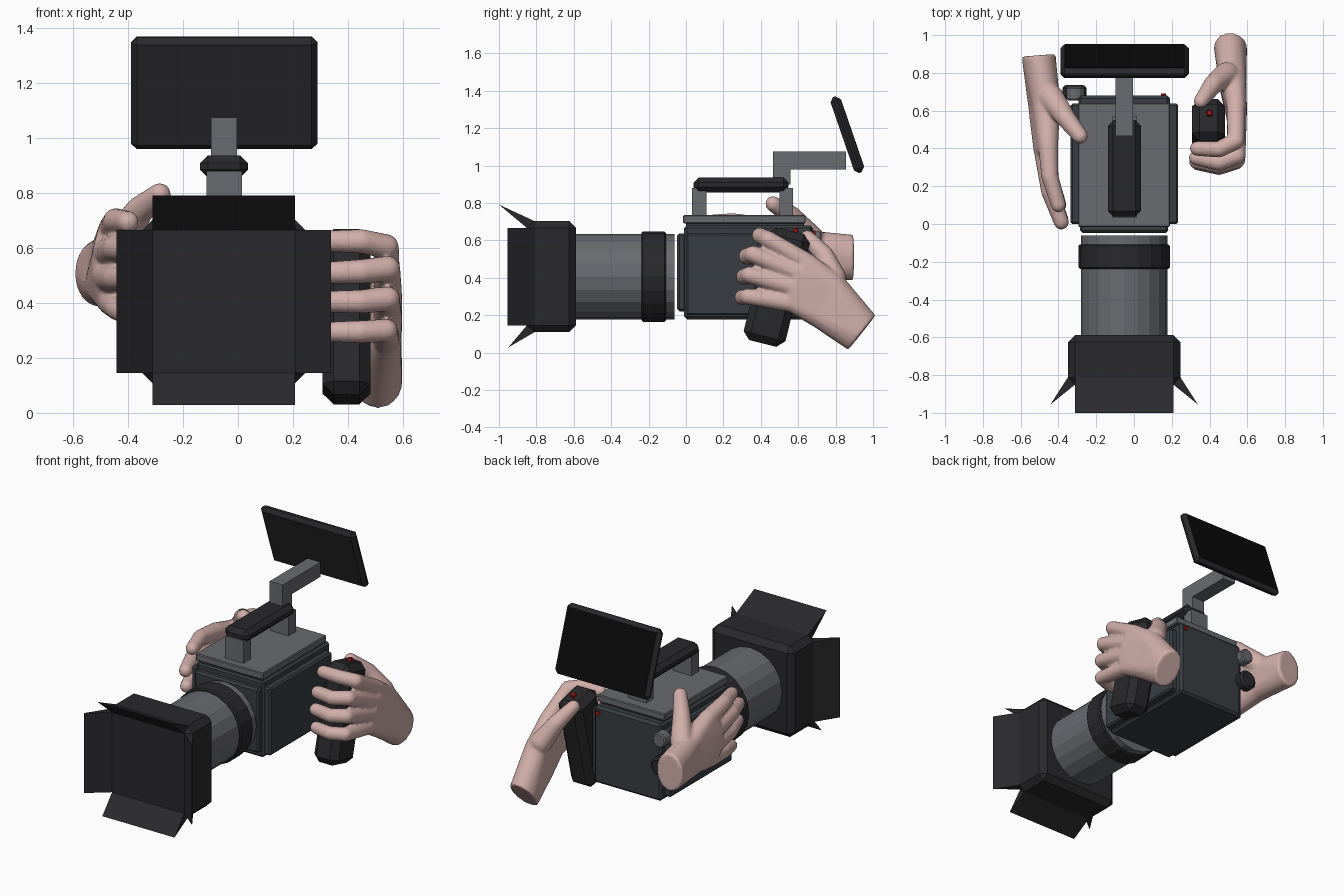
import bpy, bmesh, math
from mathutils import Vector, Matrix

if "Cube" in bpy.data.objects:
    bpy.data.objects.remove(bpy.data.objects["Cube"])

CX, CZ = -0.052, 0.406          # optical axis


def material(name, rgb):
    m = bpy.data.materials.new(name)
    m.diffuse_color = (*rgb, 1)
    m.use_nodes = True
    m.node_tree.nodes["Principled BSDF"].inputs["Base Color"].default_value = m.diffuse_color
    return m


DARK = material("dark_plastic", (0.022, 0.022, 0.025))
BODY = material("body_paint", (0.04, 0.048, 0.055))
METAL = material("grey_metal", (0.14, 0.145, 0.16))
SCREEN = material("screen_black", (0.003, 0.003, 0.003))
RED = material("red_light", (0.4, 0.01, 0.01))
SKIN = material("skin", (0.64, 0.43, 0.40))


def finish(name, bm, mat):
    bmesh.ops.recalc_face_normals(bm, faces=bm.faces[:])
    me = bpy.data.meshes.new(name)
    bm.to_mesh(me)
    bm.free()
    ob = bpy.data.objects.new(name, me)
    bpy.context.collection.objects.link(ob)
    me.materials.append(mat)
    return ob


def box(name, xr, yr, zr, mat, bevel=0.0, tilt=0.0):
    """Box from ranges, chamfered, tilted about x through its centre."""
    lo, hi = Vector((xr[0], yr[0], zr[0])), Vector((xr[1], yr[1], zr[1]))
    bm = bmesh.new()
    bmesh.ops.create_cube(bm, size=1)
    bmesh.ops.scale(bm, vec=hi - lo, verts=bm.verts[:])
    if bevel:
        bmesh.ops.bevel(bm, geom=bm.edges[:], offset=bevel, segments=1, affect='EDGES')
    bmesh.ops.transform(bm, matrix=Matrix.Translation((lo + hi) / 2) @ Matrix.Rotation(tilt, 4, 'X'),
                        verts=bm.verts[:])
    return finish(name, bm, mat)


def drum(name, x, z, r, y0, y1, mat, sides=20, bevel=0.0):
    """Cylinder along y."""
    bm = bmesh.new()
    bmesh.ops.create_cone(bm, cap_ends=True, segments=sides, radius1=r, radius2=r, depth=y1 - y0)
    if bevel:
        rims = [e for e in bm.edges if any(len(f.verts) > 4 for f in e.link_faces)]
        bmesh.ops.bevel(bm, geom=rims, offset=bevel, segments=1, affect='EDGES')
    bmesh.ops.transform(bm, matrix=Matrix.Translation((x, (y0 + y1) / 2, z)) @
                        Matrix.Rotation(math.pi / 2, 4, 'X'), verts=bm.verts[:])
    return finish(name, bm, mat)


# Camera body
box("camera_body", (-0.295, 0.19), (-0.01, 0.68), (0.178, 0.68), BODY, 0.015)
box("front_plate", (-0.285, 0.18), (-0.047, 0.0), (0.22, 0.638), BODY, 0.012)
box("right_panel", (0.18, 0.234), (0.0, 0.637), (0.2, 0.638), BODY, 0.01)
box("left_panel", (-0.336, -0.28), (0.0, 0.637), (0.2, 0.638), BODY, 0.01)
box("top_plate", (-0.295, 0.19), (-0.015, 0.64), (0.69, 0.735), METAL, 0.005)
box("top_spacer", (-0.28, 0.175), (0.0, 0.63), (0.67, 0.7), BODY)
drum("upper_knob", -0.31, 0.6, 0.048, 0.655, 0.725, METAL, 12, 0.008)
drum("lower_knob", -0.315, 0.43, 0.064, 0.665, 0.735, DARK, 12, 0.015)
drum("record_light", 0.155, 0.64, 0.014, 0.67, 0.692, RED, 10)

# Top handle and monitor arm
box("handle_front_post", (-0.115, 0.015), (0.033, 0.11), (0.73, 0.88), METAL)
box("handle_rear_post", (-0.115, 0.015), (0.5, 0.573), (0.73, 0.88), METAL)
box("handle_bar", (-0.138, 0.036), (0.04, 0.548), (0.857, 0.937), DARK, 0.028)
box("arm_upright", (-0.098, -0.004), (0.465, 0.56), (0.9, 1.075), METAL)
box("arm_beam", (-0.098, -0.004), (0.465, 0.856), (0.98, 1.075), METAL)

# Monitor with the screen on its rear side
tilt = math.radians(19)
box("monitor", (-0.39, 0.29), (0.834, 0.89), (0.95, 1.38), DARK, 0.022, tilt)
screen = box("monitor_screen", (-0.365, 0.265), (0.886, 0.892), (0.975, 1.355), SCREEN)
screen.data.transform(Matrix.Translation((0, 0.862, 1.165)) @ Matrix.Rotation(tilt, 4, 'X')
                      @ Matrix.Translation((0, -0.862, -1.165)))

# Lens
drum("lens_barrel", CX, CZ, 0.229, -0.6, -0.062, METAL)
drum("focus_ring", CX, CZ, 0.242, -0.238, -0.108, DARK, 20, 0.008)

# Matte box with four wedge flaps growing from its front chamfers
H, B = 0.297, 0.037
box("matte_box", (CX - H, CX + H), (-0.85, -0.588), (CZ - H, CZ + H), DARK, B)
flaps = [("top", 0, 0.385, -1.0), ("left", 1, 0.39, -0.955), ("bottom", 2, 0.378, -0.95), ("right", 3, 0.39, -0.955)]
for side, turn, reach, tip_y in flaps:
    bm = bmesh.new()
    s = H - B
    for x in (-s, s):
        for y, z in ((-0.81, H), (-0.85, s), (tip_y, reach)):
            bm.verts.new((x, y, z))
    bmesh.ops.convex_hull(bm, input=bm.verts[:])
    bmesh.ops.transform(bm, matrix=Matrix.Translation((CX, 0, CZ)) @
                        Matrix.Rotation(-turn * math.pi / 2, 4, 'Y'), verts=bm.verts[:])
    finish(side + "_flap", bm, DARK)

# Side grip
box("side_grip", (0.308, 0.482), (0.37, 0.60), (0.04, 0.66), DARK, 0.04, -math.radians(14))
box("grip_button", (0.385, 0.415), (0.57, 0.6), (0.63, 0.665), RED, 0.005, -math.radians(14))


def hull(bm, balls, ring=None):
    """Convex skin around balls (x, y, z, r), plus an optional flat end ring."""
    new = []
    for x, y, z, r in balls:
        new += bmesh.ops.create_uvsphere(bm, u_segments=14, v_segments=8, radius=r,
                                         matrix=Matrix.Translation((x, y, z)))["verts"]
    faces = {f for v in new for f in v.link_faces}
    bmesh.ops.delete(bm, geom=list(faces), context='FACES_ONLY')
    if ring:
        centre, axis, rx, rz = ring
        side = Vector((1, 0, 0))
        axis = Vector(axis).normalized()
        side = (side - axis * side.dot(axis)).normalized()
        up = axis.cross(side)
        for i in range(24):
            a = math.tau * i / 24
            new.append(bm.verts.new(Vector(centre) + side * rx * math.cos(a) + up * rz * math.sin(a)))
    out = bmesh.ops.convex_hull(bm, input=new)
    junk = {g for key in ("geom_interior", "geom_unused") for g in out[key]
            if isinstance(g, bmesh.types.BMVert)}
    bmesh.ops.delete(bm, geom=list(junk), context='VERTS')


def hand(name, wrist, palm, digits):
    bm = bmesh.new()
    hull(bm, palm[:2], wrist)
    hull(bm, palm + [d[0] for d in digits[1:]])
    for d in digits:
        for a, b in zip(d, d[1:]):
            hull(bm, [a, b])
    ob = finish(name, bm, SKIN)
    rm = ob.modifiers.new("blend", 'REMESH')
    rm.mode, rm.voxel_size, rm.use_smooth_shade = 'VOXEL', 0.009, True
    sm = ob.modifiers.new("soften", 'SMOOTH')
    sm.factor, sm.iterations = 0.5, 5


# Right hand wrapped round the grip: thumb, index, middle, ring, little
hand("right_hand", ((0.51, 0.94, 0.107), (0.02, 0.78, -0.62), 0.088, 0.118),
     [(0.52, 0.79, 0.35, 0.075), (0.525, 0.715, 0.2, 0.07)],
     [[(0.49, 0.79, 0.40, 0.068), (0.42, 0.74, 0.52, 0.052), (0.355, 0.65, 0.615, 0.04)],
      [(0.54, 0.65, 0.48, 0.052), (0.54, 0.44, 0.605, 0.046), (0.45, 0.395, 0.625, 0.044), (0.335, 0.40, 0.625, 0.04)],
      [(0.545, 0.61, 0.42, 0.054), (0.545, 0.36, 0.525, 0.047), (0.45, 0.325, 0.515, 0.045), (0.33, 0.35, 0.51, 0.041)],
      [(0.545, 0.58, 0.35, 0.054), (0.545, 0.34, 0.415, 0.046), (0.45, 0.31, 0.405, 0.044), (0.33, 0.33, 0.405, 0.04)],
      [(0.54, 0.57, 0.265, 0.052), (0.54, 0.33, 0.3, 0.043), (0.45, 0.3, 0.295, 0.042), (0.34, 0.32, 0.295, 0.038)]])

# Left hand resting along the body side
hand("left_hand", ((-0.505, 0.893, 0.508), (-0.08, 1, 0), 0.09, 0.122),
     [(-0.465, 0.64, 0.58, 0.075), (-0.485, 0.62, 0.47, 0.075)],
     [[(-0.44, 0.67, 0.61, 0.07), (-0.36, 0.56, 0.735, 0.052), (-0.285, 0.465, 0.795, 0.042)],
      [(-0.455, 0.42, 0.67, 0.054), (-0.445, 0.25, 0.70, 0.046), (-0.4, 0.1, 0.695, 0.04)],
      [(-0.475, 0.39, 0.585, 0.056), (-0.445, 0.17, 0.6, 0.047), (-0.385, 0.01, 0.59, 0.041)],
      [(-0.475, 0.39, 0.495, 0.056), (-0.445, 0.18, 0.49, 0.046), (-0.385, 0.02, 0.485, 0.04)],
      [(-0.46, 0.42, 0.405, 0.052), (-0.44, 0.24, 0.38, 0.043), (-0.395, 0.1, 0.355, 0.038)]])
